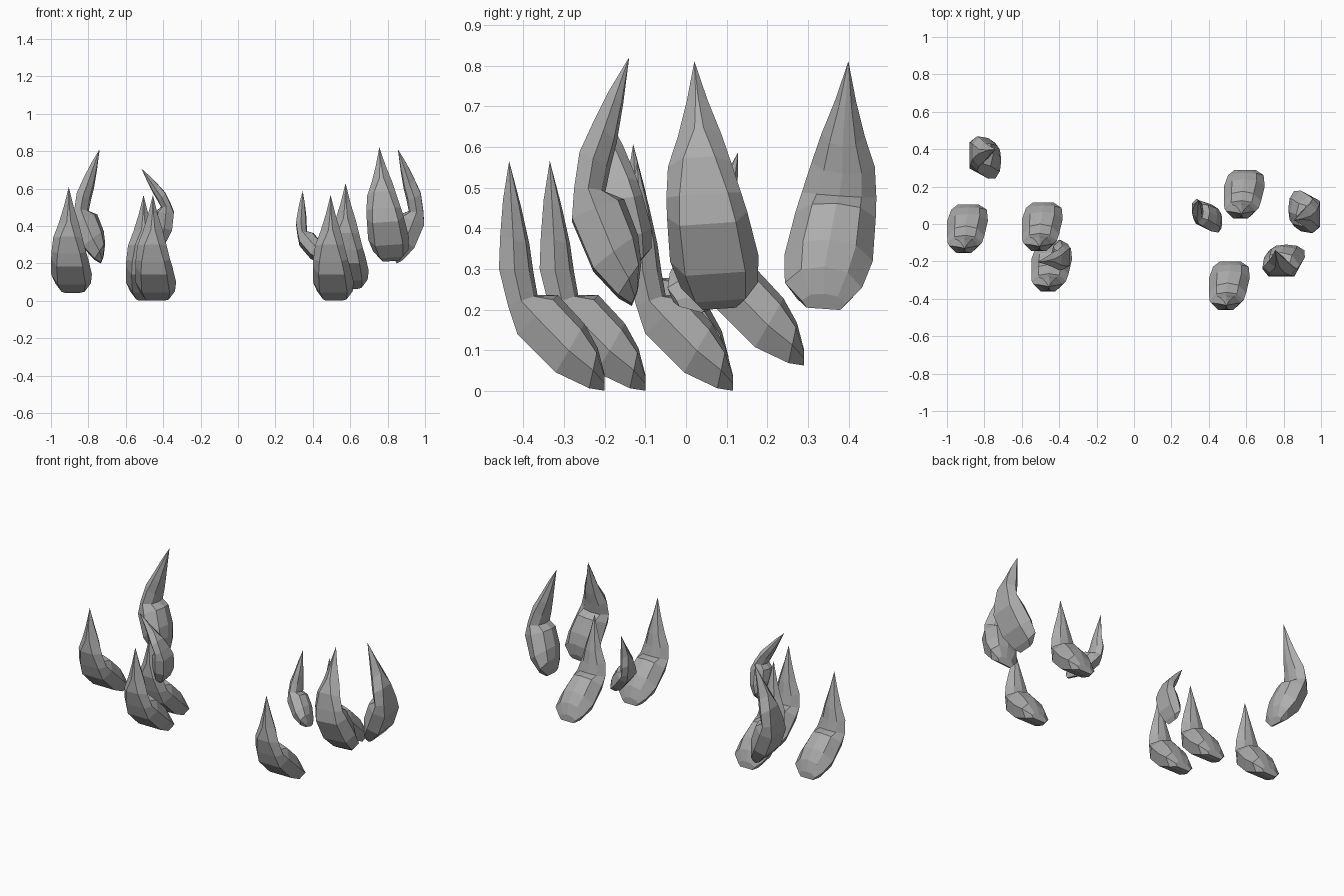
import bpy, bmesh, math
from mathutils import Matrix, Vector

cube = bpy.data.objects.get("Cube")
if cube:
    bpy.data.objects.remove(cube)

grey = bpy.data.materials.new("horn_grey")
grey.use_nodes = True
colour = (0.42, 0.42, 0.42, 1)
grey.diffuse_color = colour
grey.node_tree.nodes["Principled BSDF"].inputs["Base Color"].default_value = colour

# Sections from near the tip to the blunt root:
# outer y, outer z, inner y, inner z, half width, sideways shift, outer flat share
SECTIONS = [
    (-.12, .47, -.075, .45, .026, -.015, .1),
    (-.127, .38, -.055, .36, .054, -.015, .2),
    (-.13, .30, -.045, .29, .078, -.02, .5),
    (-.108, .21, -.035, .235, .092, -.015, .65),
    (-.085, .14, .015, .235, .099, -.01, .7),
    (.01, .045, .08, .165, .109, 0, .68),
    (.092, .006, .113, .105, .095, .008, .65),
    (.13, 0, .13, .04, .055, .004, .75),
]
TIP = Vector((-.015, -.105, .565))


def ring_points(oy, oz, iy, iz, half, shift, flat):
    outer, inner = Vector((shift, oy, oz)), Vector((shift, iy, iz))
    # Flat back, bulging sides, ridge on the inner curve
    outline = [(-flat, 0), (flat, 0), (1, .45), (.6, .88), (0, 1), (-.6, .88), (-1, .45)]
    return [outer.lerp(inner, d) + Vector((s * half, 0, 0)) for s, d in outline]


def claw(name, centre, scale=1, pitch=0, roll=0, yaw=0):
    """Loft one curved claw, turn it and put the middle of its bounds at centre."""
    bm = bmesh.new()
    rings = [[bm.verts.new(p) for p in ring_points(*s)] for s in SECTIONS]
    tip = bm.verts.new(TIP)
    n = len(rings[0])
    for i in range(n):
        j = (i + 1) % n
        bm.faces.new((tip, rings[0][i], rings[0][j]))
        for a, b in zip(rings, rings[1:]):
            bm.faces.new((a[i], b[i], b[j], a[j]))
    bm.faces.new(rings[-1])
    bmesh.ops.recalc_face_normals(bm, faces=bm.faces)
    turn = (Matrix.Rotation(math.radians(yaw), 4, 'Z')
            @ Matrix.Rotation(math.radians(roll), 4, 'Y')
            @ Matrix.Rotation(math.radians(-pitch), 4, 'X')
            @ Matrix.Scale(scale, 4))
    bm.transform(turn)
    middle = Vector([(min(v.co[k] for v in bm.verts) + max(v.co[k] for v in bm.verts)) / 2
                     for k in range(3)])
    bmesh.ops.translate(bm, verts=bm.verts, vec=-middle)
    mesh = bpy.data.meshes.new(name)
    bm.to_mesh(mesh)
    bm.free()
    mesh.materials.append(grey)
    obj = bpy.data.objects.new(name, mesh)
    obj.location = centre
    bpy.context.collection.objects.link(obj)


# Lower claws, all leaning the same way
for name, centre in {
    "low_claw_right_outer": (-.89, -.025, .325),
    "low_claw_right_inner": (-.49, -.015, .283),
    "low_claw_right_front": (-.44, -.23, .283),
    "low_claw_left_back": (.59, .16, .345),
    "low_claw_left_front": (.51, -.33, .283),
}.items():
    claw(name, centre)

# Upright claws, turned outwards
claw("tall_claw_front", (.8, -.195, .515), 1, 22, -4, 0)
claw("tall_claw_left", (.91, .065, .505), 1, 22, -4, 90)
claw("tall_claw_right", (-.795, .355, .505), 1, 22, -4, 270)

# Small claws
claw("small_claw_left", (.39, .045, .39), .69, 6, -15, 270)
claw("small_claw_right", (-.43, -.165, .505), .69, 39, -6, 90)
